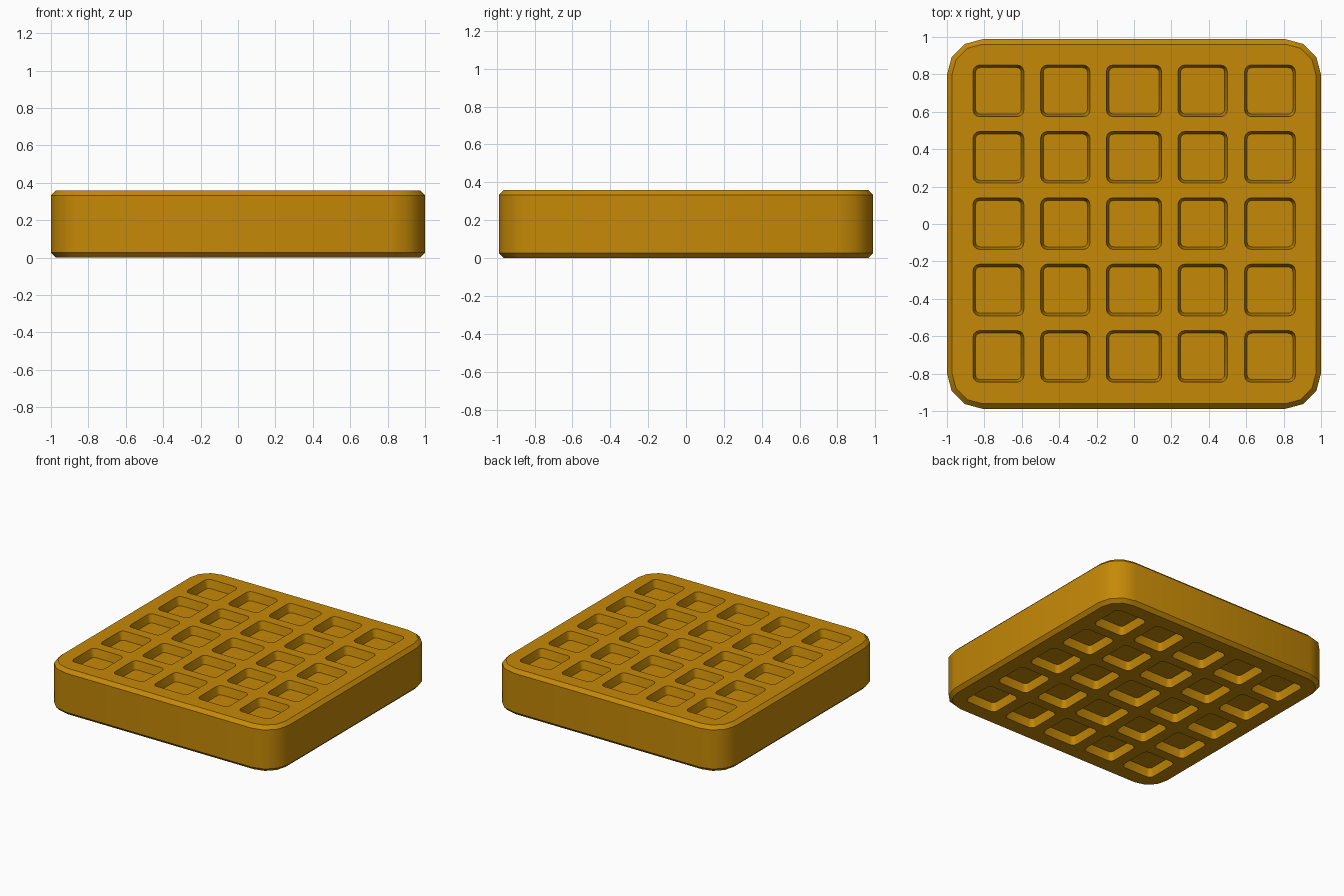
import bpy, bmesh, math

cube = bpy.data.objects.get("Cube")
if cube:
    bpy.data.objects.remove(cube)

HALF_X, HALF_Y, HEIGHT = 1.0, 0.988, 0.36
DEPTH = 0.065
BEVEL = 0.027

golden = bpy.data.materials.new("golden_batter")
golden.use_nodes = True
colour = (0.56, 0.25, 0.002, 1)
golden.diffuse_color = colour
golden.node_tree.nodes["Principled BSDF"].inputs["Base Color"].default_value = colour


def rounded_rect(cx, cy, hx, hy, radius, steps=3):
    """Counter-clockwise outline of a rectangle with rounded corners."""
    points = []
    for corner, (sx, sy) in enumerate([(1, 1), (-1, 1), (-1, -1), (1, -1)]):
        for i in range(steps + 1):
            a = math.pi / 2 * (corner + i / steps)
            points.append((cx + sx * (hx - radius) + radius * math.cos(a),
                           cy + sy * (hy - radius) + radius * math.sin(a)))
    return points


def loft(bm, levels):
    """Closed solid through matching outlines, given as (outline, z)."""
    rings = [[bm.verts.new((x, y, z)) for x, y in outline] for outline, z in levels]
    for low, high in zip(rings, rings[1:]):
        for i in range(len(low)):
            j = (i + 1) % len(low)
            bm.faces.new((low[i], low[j], high[j], high[i]))
    bm.faces.new(rings[0])
    bm.faces.new(rings[-1])


def finish(bm, name):
    bmesh.ops.recalc_face_normals(bm, faces=bm.faces)
    mesh = bpy.data.meshes.new(name)
    bm.to_mesh(mesh)
    bm.free()
    mesh.materials.append(golden)
    obj = bpy.data.objects.new(name, mesh)
    bpy.context.collection.objects.link(obj)
    return obj


# Slab with rounded corners and bevelled rims
bm = bmesh.new()
full = rounded_rect(0, 0, HALF_X, HALF_Y, 0.19)
rim = rounded_rect(0, 0, HALF_X - BEVEL, HALF_Y - BEVEL, 0.19 - BEVEL)
loft(bm, [(rim, 0), (full, BEVEL), (full, HEIGHT - BEVEL), (rim, HEIGHT)])
waffle = finish(bm, "waffle")

# Grid of tapered pockets on the top and the bottom
bm = bmesh.new()
columns = [(-0.725, 0.136), (-0.367, 0.132), (0, 0.148), (0.367, 0.132), (0.727, 0.136)]
for cx, hx in columns:
    for row in range(-2, 3):
        cy = 0.002 + row * 0.355
        for base, outward in ((0, -1), (HEIGHT, 1)):
            mouth = rounded_rect(cx, cy, hx, 0.138, 0.035)
            floor = rounded_rect(cx, cy, hx - 0.014, 0.124, 0.025)
            loft(bm, [(floor, base - outward * DEPTH), (mouth, base),
                      (mouth, base + outward * 0.05)])
pockets = finish(bm, "pocket_cutter")
pockets.hide_render = True

cut = waffle.modifiers.new("pockets", 'BOOLEAN')
cut.operation = 'DIFFERENCE'
cut.solver = 'EXACT'
cut.object = pockets

bpy.ops.object.select_all(action='DESELECT')
waffle.select_set(True)
bpy.context.view_layer.objects.active = waffle
bpy.ops.object.modifier_apply(modifier=cut.name)
bpy.data.objects.remove(pockets)
bpy.ops.object.shade_smooth_by_angle(angle=math.radians(35))
